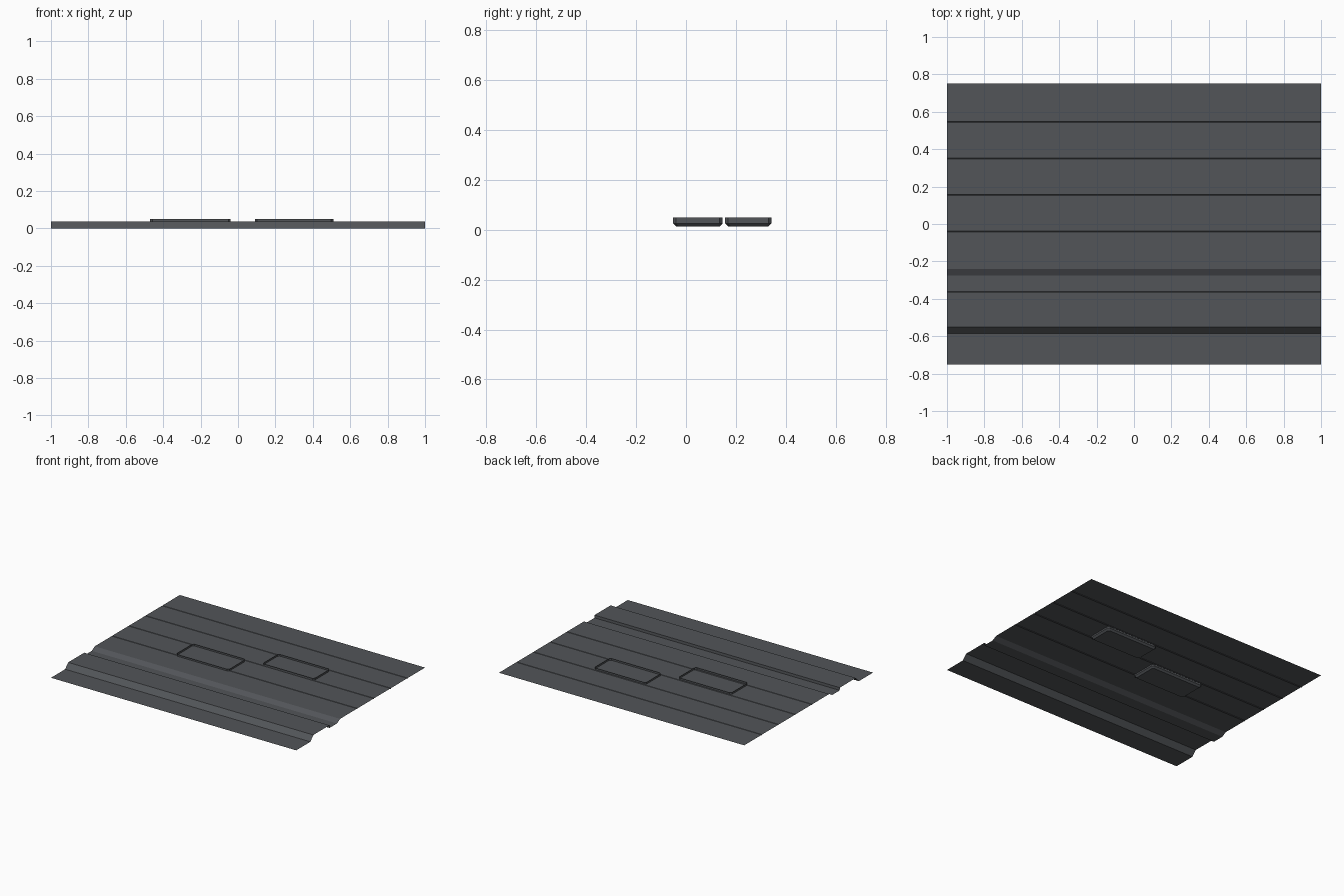
import bpy, bmesh

if "Cube" in bpy.data.objects:
    bpy.data.objects.remove(bpy.data.objects["Cube"])

steel = bpy.data.materials.new("dark steel grey")
steel.diffuse_color = (0.085, 0.091, 0.099, 1)
steel.use_nodes = True
steel.node_tree.nodes["Principled BSDF"].inputs["Base Color"].default_value = steel.diffuse_color

TOP = 0.037   # main deck height


def add_mesh(name, bm):
    me = bpy.data.meshes.new(name)
    bm.normal_update()
    bm.to_mesh(me)
    bm.free()
    me.materials.append(steel)
    ob = bpy.data.objects.new(name, me)
    bpy.context.collection.objects.link(ob)
    return ob


# Planked sheet: side profile (y, z) swept along x, from back to front
profile = [(0.75, TOP)]
for seam in (0.545, 0.35, 0.155, -0.04):          # narrow plank seams
    profile += [(seam + 0.003, TOP), (seam, TOP - 0.005), (seam - 0.003, TOP)]
profile += [(-0.24, TOP), (-0.275, 0.017),        # sloping step into the channel
            (-0.362, 0.017), (-0.363, TOP),       # upright lip
            (-0.55, TOP), (-0.585, 0.0),          # steep step to the front strip
            (-0.75, 0.0)]
bm = bmesh.new()
rows = [[bm.verts.new((x, y, z)) for x in (-1, 1)] for y, z in profile]
for a, b in zip(rows, rows[1:]):
    bm.faces.new((a[0], b[0], b[1], a[1]))
add_mesh("planked_sheet", bm)


# Shallow trays with clipped corners whose rims stand above the sheet
def tray(name, x0, x1, y0, y1):
    def ring(z, inset):
        a, b, c, d = x0 + inset, x1 - inset, y0 + inset, y1 - inset
        k = 0.012
        pts = [(a + k, c), (b - k, c), (b, c + k), (b, d - k),
               (b - k, d), (a + k, d), (a, d - k), (a, c + k)]
        return [bm.verts.new((x, y, z)) for x, y in pts]

    bm = bmesh.new()
    rings = [ring(0.014, 0.012), ring(0.026, 0.0), ring(0.05, 0.0)]
    bm.faces.new(rings[0][::-1])
    for lo, hi in zip(rings, rings[1:]):
        for i in range(8):
            j = (i + 1) % 8
            bm.faces.new((lo[i], lo[j], hi[j], hi[i]))
    add_mesh(name, bm)


tray("left_tray", -0.47, -0.04, -0.052, 0.147)
tray("right_tray", 0.09, 0.51, 0.157, 0.342)
